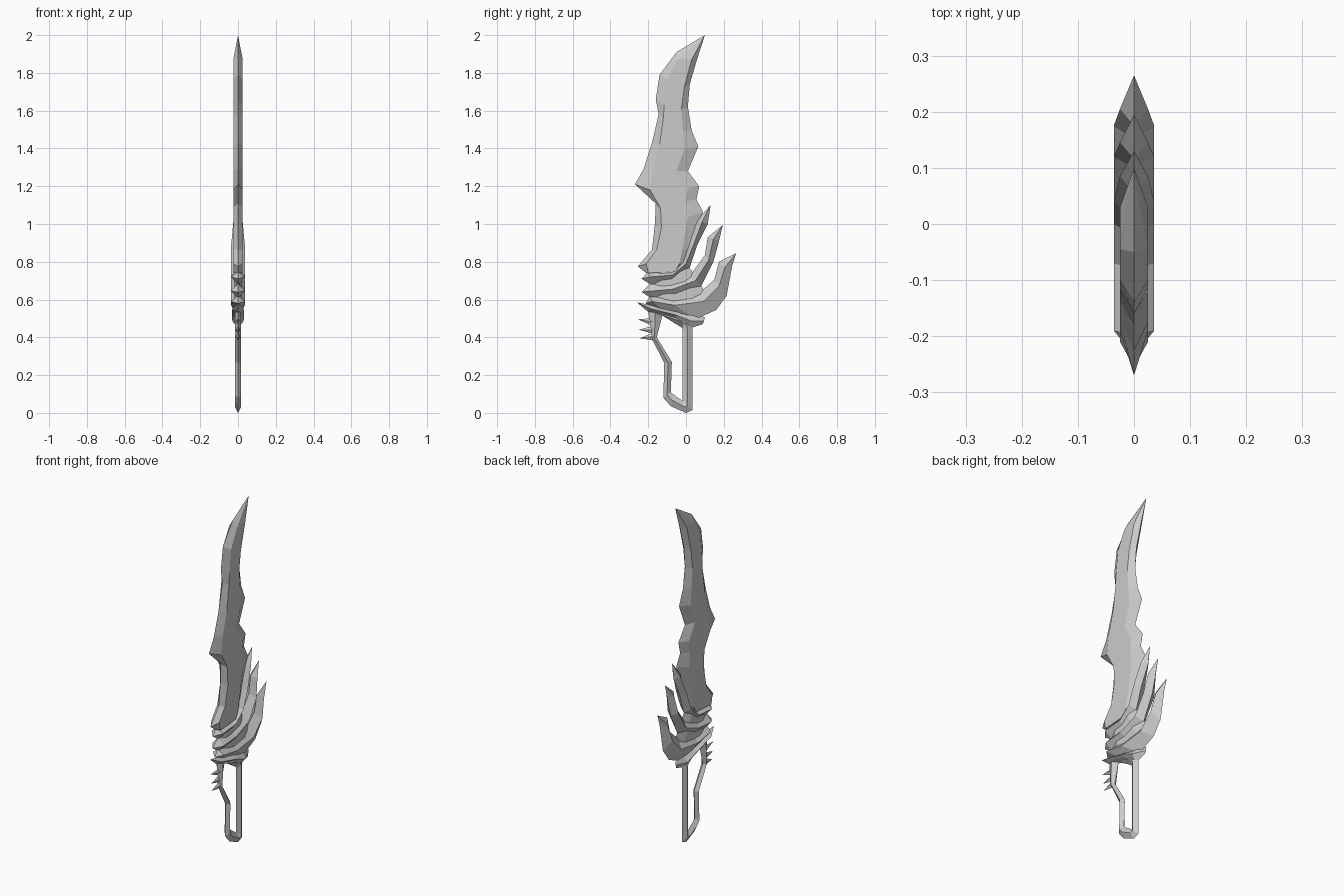
import bpy, bmesh

if "Cube" in bpy.data.objects:
    bpy.data.objects.remove(bpy.data.objects["Cube"])


def loft(name, rails, closed=False):
    """Mirrored plate from rails [(points, half thickness)], points in hundredths (y, z).
    Half thickness is one number or a list with one value per point."""
    bm = bmesh.new()
    count = len(rails[0][0])
    rings = []
    for i in range(count):
        front, back = [], []
        for k, (pts, half) in enumerate(rails):
            h = half[i] if isinstance(half, list) else half
            y, z = pts[i][0] / 100, pts[i][1] / 100
            front.append(bm.verts.new((h, y, z)))
            if 0 < k < len(rails) - 1:
                back.append(bm.verts.new((-h, y, z)))
        rings.append(front + back[::-1])
    n = len(rings[0])
    for i in range(count if closed else count - 1):
        a, b = rings[i], rings[(i + 1) % count]
        for j in range(n):
            bm.faces.new((a[j], a[(j + 1) % n], b[(j + 1) % n], b[j]))
    if not closed:
        bm.faces.new(rings[0])
        bm.faces.new(rings[-1])
    bmesh.ops.remove_doubles(bm, verts=bm.verts, dist=0.0005)
    bmesh.ops.recalc_face_normals(bm, faces=bm.faces)
    mesh = bpy.data.meshes.new(name)
    bm.to_mesh(mesh)
    bm.free()
    obj = bpy.data.objects.new(name, mesh)
    bpy.context.collection.objects.link(obj)
    return obj


def middle(a, b):
    return [((p[0] + q[0]) / 2, (p[1] + q[1]) / 2) for p, q in zip(a, b)]


# Blade: back edge, two bevel lines, cutting edge, from tip to root
back_edge = [(10, 200), (-5, 191), (-14, 179), (-16, 166), (-14.5, 158), (-18, 143), (-22.5, 129),
             (-27, 121), (-16, 111), (-16.5, 99.5), (-18, 86.5), (-25.5, 77.5), (-21, 74)]
back_bevel = [(10, 200), (-4.5, 187), (-10, 176.5), (-11.5, 163), (-12, 156), (-14, 142), (-17.5, 129),
              (-19, 118), (-13.5, 108.5), (-13, 98), (-15.5, 86.5), (-21, 79), (-20, 74)]
front_bevel = [(10, 200), (3, 187), (-1, 172), (-2.5, 160.5), (-1.5, 149.5), (-1, 139.5), (-5, 128),
               (1, 119), (0, 112), (1, 103.5), (-2, 86.5), (-3.5, 79), (-5.5, 75)]
front_edge = [(10, 200), (5.5, 186), (2, 174), (1, 162), (3, 149.5), (6.5, 141), (1, 128),
              (7, 120), (5.5, 113), (9, 106.5), (3, 86.5), (0, 79), (-4.5, 75)]
bevel_half = [0] + [0.025] * 12
loft("blade", [(back_edge, 0), (back_bevel, bevel_half), (front_bevel, bevel_half), (front_edge, 0)])

# Flame-shaped fins: upper edge, ridge, lower edge, from tip to back end
fins = {
    "upper_fin": (
        [(13, 110), (5.5, 101.5), (1, 89), (-2, 80), (-8, 75.5), (-20, 75), (-23.5, 71)],
        [(13, 110), (8.5, 101), (4, 89), (0, 79), (-7, 73), (-19, 72), (-23.5, 71)],
        [(13, 110), (11.5, 100), (6, 89), (2, 77), (-8, 69), (-18, 67.5), (-23.5, 71)]),
    "middle_fin": (
        [(19.5, 99.5), (11.5, 93), (10, 83.5), (2, 72.5), (-9, 69.5), (-19, 68.5), (-23.5, 64)],
        [(19.5, 99.5), (14.5, 92), (12, 81), (5, 70), (-7, 65.5), (-18.5, 64.5), (-23.5, 64)],
        [(19.5, 99.5), (17.5, 91), (14.5, 80), (8, 67), (-4, 61), (-18, 60.5), (-23.5, 64)]),
    "lower_fin": (
        [(26.5, 84.5), (17.5, 80), (15, 70.5), (7, 63.5), (-6, 61.5), (-19, 62), (-21.5, 58)],
        [(26.5, 84.5), (20.5, 77), (17.5, 67), (9.5, 59), (-6, 57), (-18, 59), (-21.5, 58)],
        [(26.5, 84.5), (24.5, 78), (21.5, 62), (16, 54.5), (5, 49.5), (-12, 54), (-21.5, 58)]),
}
fin_half = [0, 0.025, 0.036, 0.036, 0.036, 0.036, 0]
for name, (upper, ridge, lower) in fins.items():
    loft(name, [(upper, 0), (ridge, fin_half), (lower, 0)])

# Core that fills the grooves between the fins
core_a = [(-18, 76), (-19, 66), (-18, 58), (-5, 53)]
core_b = [(-1, 80), (5, 73), (10, 64), (10, 55)]
loft("guard_core", [(core_a, 0), (middle(core_a, middle(core_a, core_b)), 0.018),
                    (middle(core_b, middle(core_a, core_b)), 0.018), (core_b, 0)])

# Lower guard bar
guard_top = [(-26, 58.5), (-18, 57), (-4, 54), (4, 53), (10, 50.5)]
guard_low = [(-26, 58.5), (-20, 53.5), (-6, 49.5), (1, 44.5), (9, 47)]
loft("lower_guard", [(guard_top, 0), (middle(guard_top, guard_low), [0, 0.03, 0.033, 0.03, 0]),
                     (guard_low, 0)])

# Handle loop with a diamond section
outer = [(-20, 54), (-18, 39), (-11.5, 26.5), (-12, 8), (-8, 3.5), (0, 0), (3.5, 1.5), (3.5, 47), (0, 51)]
inner = [(-12.5, 51.5), (-15.5, 40), (-7.5, 27), (-8, 11), (-7, 10), (-2, 6.5), (-1.8, 6.5), (-1.8, 44), (-2, 45)]
loft("handle_loop", [(outer, 0), (middle(outer, inner), 0.017), (inner, 0)], closed=True)

# Small spikes behind the handle
for i, (z, tip_y, tip_z) in enumerate([(48, -25.5, 49.5), (44, -25, 44), (40.5, -24.5, 39.5)]):
    tip = (tip_y, tip_z)
    loft(f"handle_spike_{i + 1}", [([(-17, z + 2.2), tip], 0), ([(-17, z), tip], [0.012, 0]),
                                   ([(-17, z - 2.2), tip], 0)])
